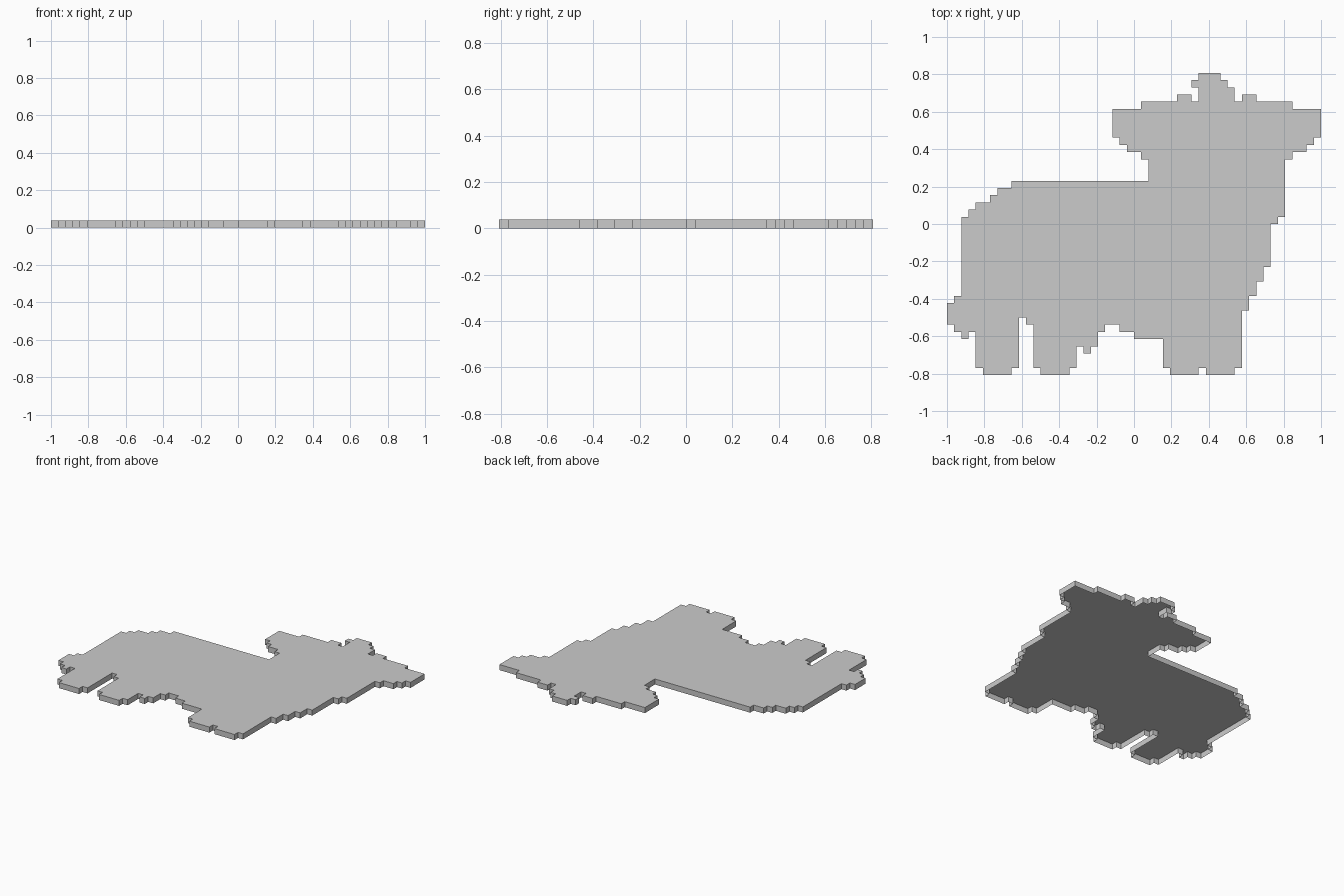
import bpy
import bmesh

if "Cube" in bpy.data.objects:
    bpy.data.objects.remove(bpy.data.objects["Cube"])

# Flat pixel-style animal plaque: 52 x 42 square pixels, one pixel thick,
# a shallow shell that is open underneath
COLS, ROWS = 52, 42
PIXEL = 2 / COLS

# Stair-step outline, clockwise, in pixels. Each list alternates
# "go to row, go to column", continuing from the end of the previous part.
START = (2, 11)
rump_and_back = [22, 3, 23, 4, 24, 6, 25, 7, 26, 9, 27, 28]
left_ear = [30, 27, 31, 25, 32, 24, 33, 23, 37, 27, 38, 32, 39, 34, 38, 35]
head_tuft = [40, 34, 41, 35, 42, 38, 41, 39, 40, 40, 38, 41]
right_ear = [39, 43, 38, 48, 37, 52, 33, 51, 32, 50, 31, 48, 30, 47]
chest = [22, 46, 21, 45, 15, 44, 13, 43, 11, 42, 9, 41]
front_legs = [1, 40, 0, 36, 1, 35, 0, 31, 1, 30, 5, 26]
belly = [6, 24, 7, 22, 6, 21, 4, 20, 3, 19, 4, 18]
back_legs = [1, 17, 0, 13, 1, 12, 7, 11, 8, 10, 1, 9, 0, 5, 1, 4]
tail = [6, 3, 5, 2, 6, 1, 7, 0, 10, 1, 11, 2]


def trace(start, parts):
    """Turn the stair-step lists into a closed list of corner points."""
    col, row = start
    corners = []
    for part in parts:
        for next_row, next_col in zip(part[::2], part[1::2]):
            row = next_row
            corners.append((col, row))
            col = next_col
            corners.append((col, row))
    return corners


outline = trace(START, [rump_and_back, left_ear, head_tuft, right_ear, chest,
                        front_legs, belly, back_legs, tail])

# Top face, counter-clockwise so that it faces up
bm = bmesh.new()
verts = [bm.verts.new(((c - COLS / 2) * PIXEL, (r - ROWS / 2) * PIXEL, PIXEL))
         for c, r in reversed(outline)]
bm.faces.new(verts)

# Rim walls pulled down to the floor, no bottom face
rim = bmesh.ops.extrude_edge_only(bm, edges=bm.edges[:])
lower = [g for g in rim["geom"] if isinstance(g, bmesh.types.BMVert)]
bmesh.ops.translate(bm, verts=lower, vec=(0, 0, -PIXEL))
bm.normal_update()
bmesh.ops.recalc_face_normals(bm, faces=bm.faces[:])
bm.normal_update()
if max(bm.faces, key=lambda f: f.calc_area()).normal.z < 0:
    bmesh.ops.reverse_faces(bm, faces=bm.faces[:])

mesh = bpy.data.meshes.new("animal_plaque")
bm.to_mesh(mesh)
bm.free()
plaque = bpy.data.objects.new("animal_plaque", mesh)
bpy.context.collection.objects.link(plaque)
